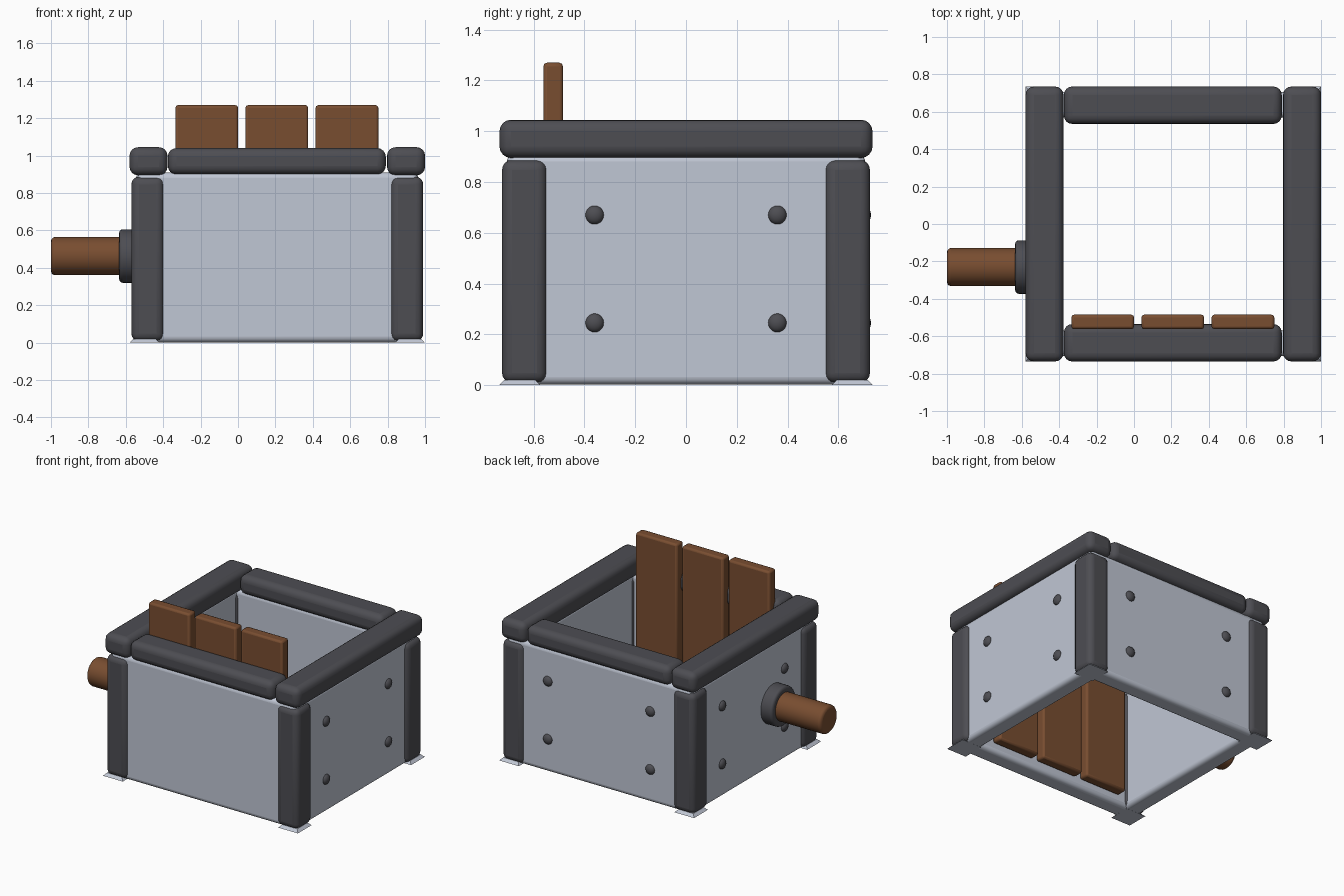
import bpy
import bmesh
import math
from mathutils import Matrix, Vector

cube = bpy.data.objects.get("Cube")
if cube:
    bpy.data.objects.remove(cube, do_unlink=True)


def material(name, rgb):
    mat = bpy.data.materials.new(name)
    mat.use_nodes = True
    colour = (*rgb, 1.0)
    mat.diffuse_color = colour
    mat.node_tree.nodes["Principled BSDF"].inputs["Base Color"].default_value = colour
    return mat


DARK = material("dark grey iron", (0.075, 0.075, 0.086))
LIGHT = material("pale steel", (0.53, 0.57, 0.66))
WOOD = material("brown wood", (0.19, 0.075, 0.03))


def finish(name, bm, mat, bevel=0.0, segments=3):
    mesh = bpy.data.meshes.new(name)
    bmesh.ops.recalc_face_normals(bm, faces=bm.faces)
    bm.to_mesh(mesh)
    bm.free()
    obj = bpy.data.objects.new(name, mesh)
    bpy.context.collection.objects.link(obj)
    mesh.materials.append(mat)
    if bevel:
        mod = obj.modifiers.new("rounded edges", "BEVEL")
        mod.width = bevel
        mod.segments = segments
        mod.limit_method = "ANGLE"
    bpy.ops.object.select_all(action="DESELECT")
    obj.select_set(True)
    bpy.context.view_layer.objects.active = obj
    bpy.ops.object.shade_smooth_by_angle(angle=math.radians(40))
    return obj


def box(name, x, y, z, mat, bevel, segments=4):
    """Rounded box from its (low, high) range on each axis."""
    bm = bmesh.new()
    bmesh.ops.create_cube(bm, size=1)
    lows, highs = zip(x, y, z)
    low, high = Vector(lows), Vector(highs)
    bmesh.ops.scale(bm, vec=high - low, verts=bm.verts)
    bmesh.ops.translate(bm, vec=(low + high) / 2, verts=bm.verts)
    return finish(name, bm, mat, bevel, segments)


def rod(name, x, y, z, radius, mat, bevel):
    """Cylinder along the x axis."""
    bm = bmesh.new()
    turn = Matrix.Translation(((x[0] + x[1]) / 2, y, z)) @ Matrix.Rotation(math.pi / 2, 4, "Y")
    bmesh.ops.create_cone(bm, cap_ends=True, segments=32, radius1=radius,
                          radius2=radius, depth=x[1] - x[0], matrix=turn)
    return finish(name, bm, mat, bevel)


def bolt(name, centre, axis):
    """Flattened round bolt head."""
    bm = bmesh.new()
    bmesh.ops.create_uvsphere(bm, u_segments=16, v_segments=10, radius=0.037)
    squash = [1, 1, 1]
    squash[axis] = 0.7
    bmesh.ops.scale(bm, vec=squash, verts=bm.verts)
    bmesh.ops.translate(bm, vec=centre, verts=bm.verts)
    return finish(name, bm, DARK)


CX = 0.21  # middle of the box, which the handle pushes to one side
SIDES = ((-1, "right"), (1, "left"))
ENDS = ((-1, "front"), (1, "back"))


def span(centre, sign, near, far):
    return tuple(sorted((centre + sign * near, centre + sign * far)))


# Side walls, side rails and their bolts
for sx, side in SIDES:
    box(f"{side}_wall", span(CX, sx, 0.62, 0.755), (-0.70, 0.70), (0.002, 0.91), LIGHT, 0.03)
    box(f"{side}_top_rail", span(CX, sx, 0.587, 0.79), (-0.735, 0.735), (0.895, 1.045), DARK, 0.045)
    for y in (-0.36, 0.36):
        for z in (0.245, 0.67):
            bolt(f"{side}_bolt", (CX + sx * 0.752, y, z), 0)

# Front and back walls with their rails
for sy, end in ENDS:
    box(f"{end}_wall", (CX - 0.75, CX + 0.75), span(0, sy, 0.57, 0.706), (0.002, 0.91), LIGHT, 0.03)
    box(f"{end}_top_rail", (CX - 0.585, CX + 0.58), span(0, sy, 0.535, 0.735), (0.9, 1.04), DARK, 0.045)

# Bolts on the back wall
for x in (CX - 0.415, CX + 0.415):
    for z in (0.245, 0.67):
        bolt("back_bolt", (x, 0.703, z), 1)

# Corner posts on small flared feet
for sx, side in SIDES:
    for sy, end in ENDS:
        box(f"{end}_{side}_post", span(CX, sx, 0.605, 0.78), span(0, sy, 0.548, 0.725),
            (0.008, 0.887), DARK, 0.04)
        bm = bmesh.new()
        place = Matrix.Translation((CX + sx * 0.71, sy * 0.655, 0.01)) @ Matrix.Rotation(math.pi / 4, 4, "Z")
        bmesh.ops.create_cone(bm, cap_ends=True, segments=4, radius1=0.08 * math.sqrt(2),
                              radius2=0.085, depth=0.02, matrix=place)
        finish(f"{end}_{side}_foot", bm, LIGHT)

# Upright planks inside the front wall
for i in range(3):
    left = -0.335 + i * 0.375
    box(f"plank_{i + 1}", (left, left + 0.335), (-0.562, -0.485), (0.06, 1.27), WOOD, 0.014, 2)

# Wooden handle in an iron collar
rod("handle_collar", (-0.635, -0.5), -0.23, 0.463, 0.143, DARK, 0.018)
rod("handle", (-1.0, -0.55), -0.23, 0.463, 0.102, WOOD, 0.022)
